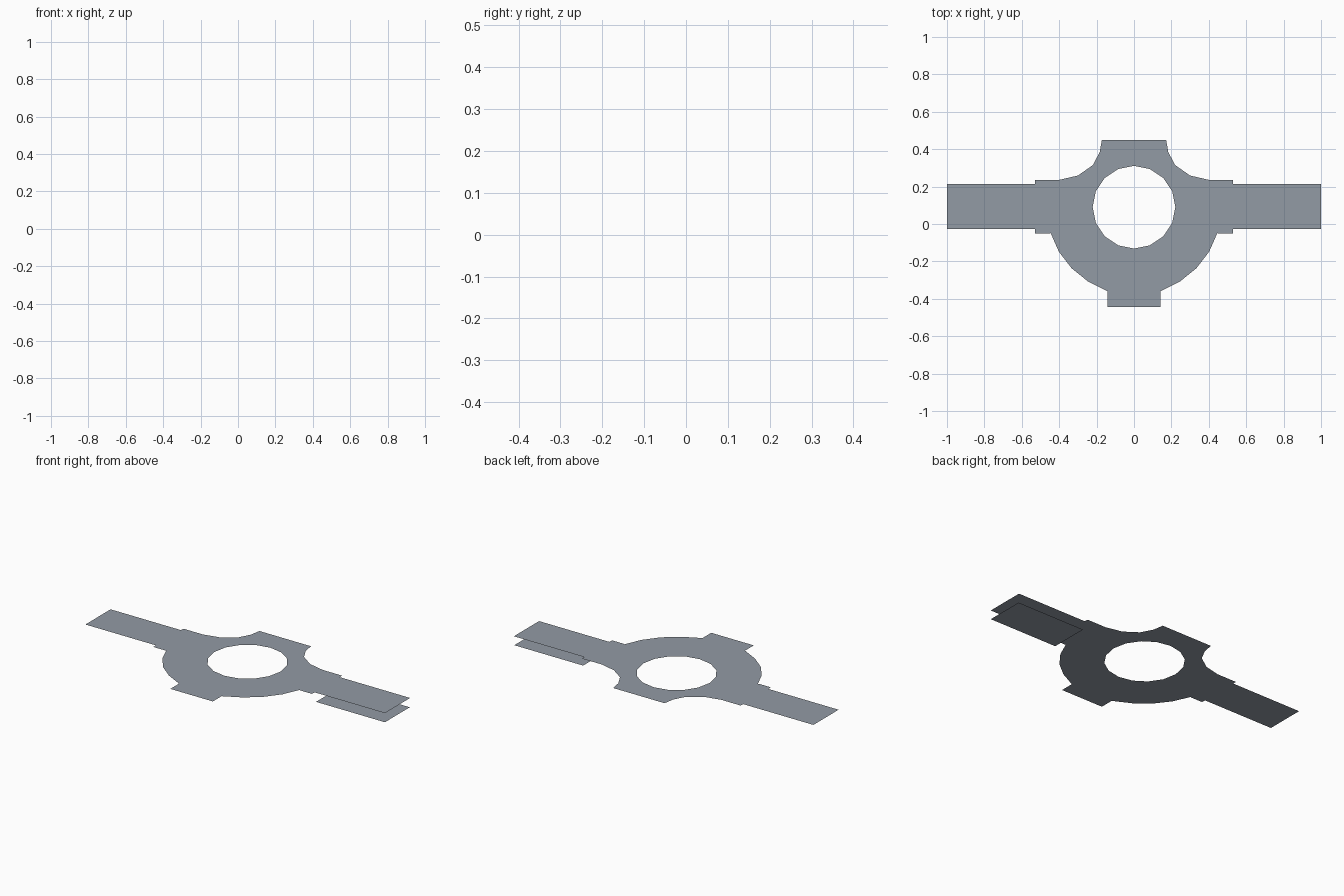
import bpy, bmesh, math

if "Cube" in bpy.data.objects:
    bpy.data.objects.remove(bpy.data.objects["Cube"])

TOP_Z = 0.055           # height of the main sheet
CY = 0.09               # centre of the ring in y

steel = bpy.data.materials.new("blue_grey_steel")
steel.diffuse_color = (0.29, 0.325, 0.375, 1)
steel.use_nodes = True
steel.node_tree.nodes["Principled BSDF"].inputs["Base Color"].default_value = steel.diffuse_color


def arc(r, a0, a1, n):
    """Points on an arc around the ring centre, angles in degrees."""
    pts = []
    for i in range(n + 1):
        a = math.radians(a0 + (a1 - a0) * i / n)
        pts.append((r * math.cos(a), CY + r * math.sin(a)))
    return pts


def mirrored(half):
    """Close a right-hand outline (bottom to top) with its mirror image."""
    return half + [(-x, y) for x, y in reversed(half) if abs(x) > 1e-5]


def sheet(name, outline, z, hole=None):
    """Flat sheet from an outline with an optional hole."""
    bm = bmesh.new()
    edges = []
    for loop in [outline] + ([hole] if hole else []):
        vs = [bm.verts.new((x, y, z)) for x, y in loop]
        edges += [bm.edges.new((vs[i - 1], vs[i])) for i in range(len(vs))]
    bmesh.ops.triangle_fill(bm, edges=edges, use_beauty=True, normal=(0, 0, 1))
    for f in bm.faces:
        f.normal_update()
        if f.normal.z < 0:
            f.normal_flip()
    me = bpy.data.meshes.new(name)
    bm.to_mesh(me)
    bm.free()
    me.materials.append(steel)
    ob = bpy.data.objects.new(name, me)
    bpy.context.collection.objects.link(ob)
    return ob


def circle(r):
    return arc(r, 0, 360, 16)[:-1]


# Main sheet: front tab, round front, side arms, curved shoulders, rear tab
main_half = [(0.142, -0.443), (0.142, -0.36)]
main_half += arc(0.467, -72 + 14, -17, 3)
main_half += [(0.45, -0.052), (0.53, -0.052), (0.53, -0.027),
              (1.0, -0.027), (1.0, 0.213), (0.53, 0.213), (0.53, 0.236),
              (0.40, 0.236), (0.30, 0.259), (0.22, 0.315),
              (0.183, 0.385), (0.172, 0.45)]
sheet("main_plate", mirrored(main_half), TOP_Z, circle(0.226))

# Backing ring just under the main sheet, with a hollowed rear edge
ring_half = arc(0.461, -73, -17, 4)
ring_half += [(0.45, 0.226), (0.39, 0.229), (0.295, 0.25), (0.212, 0.308),
              (0.175, 0.38), (0.165, 0.412), (0.085, 0.388), (0, 0.38)]
sheet("backing_ring", mirrored(ring_half), TOP_Z - 0.002, circle(0.221))

# Separate lower plate under the right arm
sheet("lower_right_plate",
      [(0.54, -0.027), (1.0, -0.027), (1.0, 0.21), (0.54, 0.21)], 0.0)
